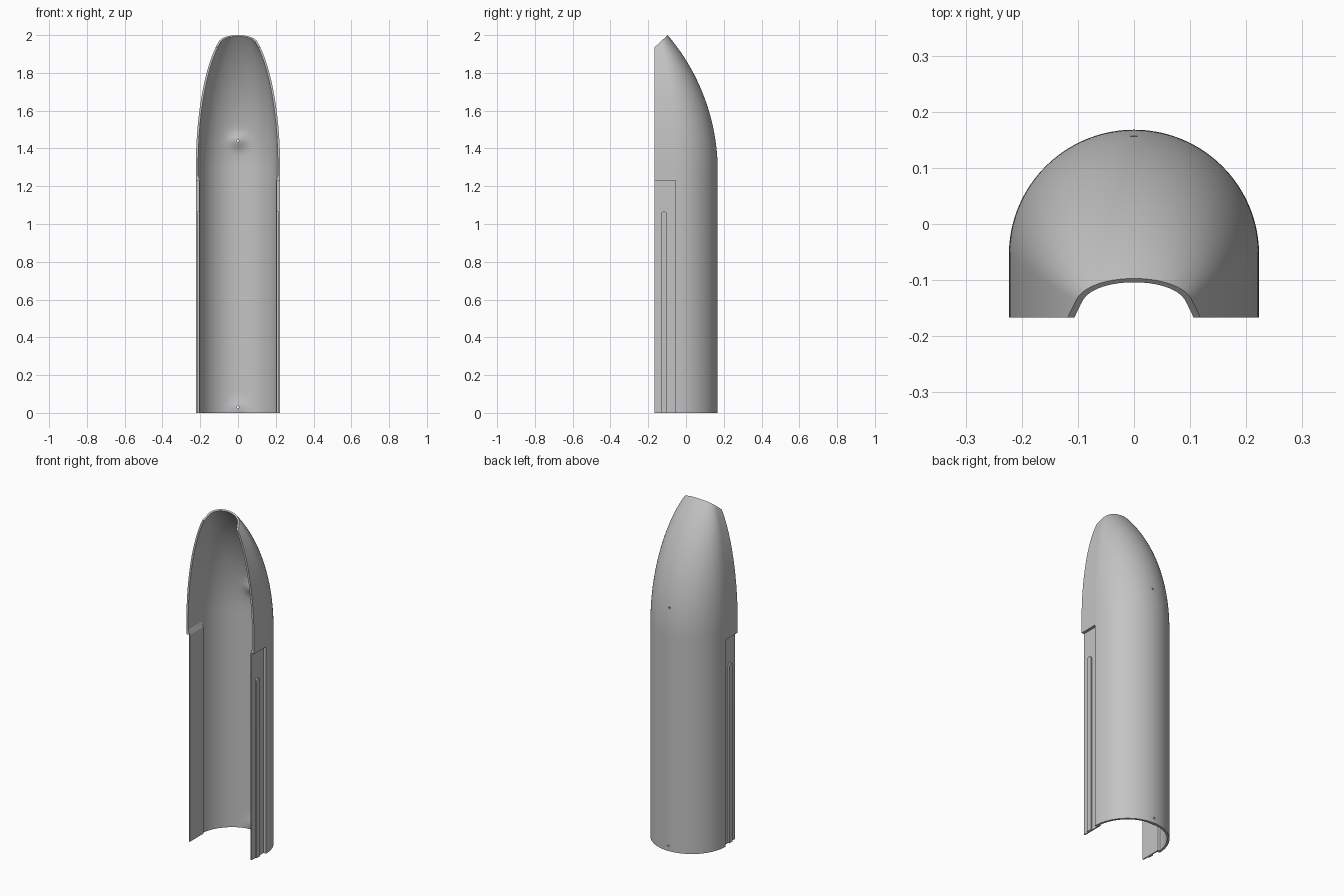
import bpy, bmesh, math
from mathutils import Vector

cube = bpy.data.objects.get("Cube")
if cube:
    bpy.data.objects.remove(cube, do_unlink=True)

grey = bpy.data.materials.new("plain grey")
grey.use_nodes = True
grey.diffuse_color = (0.55, 0.55, 0.55, 1)
grey.node_tree.nodes["Principled BSDF"].inputs["Base Color"].default_value = (0.55, 0.55, 0.55, 1)

FRONT, DEPTH, R = -0.167, 0.335, 0.223   # open edge, full depth, half width
STRAIGHT = DEPTH - R
WALL = 0.012
STEP_Z = 1.23
HOLES = ((1.44, 0.02), (0.03, 0.01))     # height and boss swell


def finish(name, bm):
    bmesh.ops.recalc_face_normals(bm, faces=bm.faces)
    mesh = bpy.data.meshes.new(name)
    bm.to_mesh(mesh)
    bm.free()
    ob = bpy.data.objects.new(name, mesh)
    bpy.context.collection.objects.link(ob)
    mesh.materials.append(grey)
    return ob


def prism(name, points, push):
    """Flat outline pushed along a vector."""
    bm = bmesh.new()
    face = bm.faces.new([bm.verts.new(p) for p in points])
    out = bmesh.ops.extrude_face_region(bm, geom=[face])
    bmesh.ops.translate(bm, vec=push, verts=[v for v in out["geom"] if isinstance(v, bmesh.types.BMVert)])
    return finish(name, bm)


def cut(target, cutter):
    cutter.hide_render = True
    mod = target.modifiers.new("cut", "BOOLEAN")
    mod.operation, mod.solver, mod.object = "DIFFERENCE", "EXACT", cutter
    bpy.context.view_layer.objects.active = target
    bpy.ops.object.modifier_apply(modifier=mod.name)
    bpy.data.objects.remove(cutter, do_unlink=True)


# Unit cross-section: straight sides and a half circle, as x and y fractions
section = [(1, STRAIGHT * i / 4 / DEPTH) for i in range(4)]
section += [(math.cos(math.pi * i / 72), (STRAIGHT + R * math.sin(math.pi * i / 72)) / DEPTH) for i in range(73)]
section += [(-x, y) for x, y in section[3::-1]]


def size_at(z):
    """Half width and depth of the shell at a height."""
    w = R * math.sqrt(1 - (max(0, z - 1.3) / 0.749) ** 2)
    h = max(0, z - 1.28)
    return w, DEPTH - 1.11 + math.sqrt(1.11 ** 2 - h * h)


def ring(bm, z, inner):
    w, d = size_at(z)
    if inner:
        w, d = w - WALL, d - WALL
    verts = []
    for fx, fy in section:
        x, y = fx * w, FRONT + fy * d
        if inner and fy > 0.6:           # soft bosses around the holes
            for hz, amp in HOLES:
                y -= amp * math.exp(-(x / 0.045) ** 2 - ((z - hz) / 0.038) ** 2)
        verts.append(bm.verts.new((x, y, z)))
    return verts


# Curved shell with a pointed nose
bm = bmesh.new()
heights = [i * 0.0145 for i in range(141)]
outer = [ring(bm, z, False) for z in heights]
inner = [ring(bm, z, True) for z in heights]
n, last = len(section), len(heights) - 1
for i in range(last):
    for j in range(n - 1):
        for g in (outer, inner):
            bm.faces.new((g[i][j], g[i][j + 1], g[i + 1][j + 1], g[i + 1][j]))
    for j in (0, n - 1):
        bm.faces.new((outer[i][j], outer[i + 1][j], inner[i + 1][j], inner[i][j]))
for i in (0, last):
    for j in range(n - 1):
        bm.faces.new((outer[i][j], outer[i][j + 1], inner[i][j + 1], inner[i][j]))
# Slanted cut across the tip
geom = bm.verts[:] + bm.edges[:] + bm.faces[:]
res = bmesh.ops.bisect_plane(bm, geom=geom, plane_co=(0, -0.097, 2.0),
                             plane_no=Vector((0, -0.065, 0.07)), clear_outer=True)
rim = [e for e in res["geom_cut"] if isinstance(e, bmesh.types.BMEdge)]
bmesh.ops.edgeloop_fill(bm, edges=rim)
shell = finish("shell", bm)

# Notches for the recessed flanges
for s in (1, -1):
    outline = [(s * x, y, -0.1) for x, y in ((0.15, -0.3), (0.3, -0.3), (0.3, -0.055), (0.15, -0.055))]
    cut(shell, prism("notch_cutter", outline, (0, 0, STEP_Z + 0.1)))

# Small through holes in the back
for hz, amp in HOLES:
    outline = [(0.006 * math.cos(a * math.pi / 8), 0.05, hz + 0.006 * math.sin(a * math.pi / 8)) for a in range(16)]
    cut(shell, prism("hole_cutter", outline, (0, 0.2, 0)))

parts = [shell]
for s, side in ((1, "left"), (-1, "right")):
    # Recessed flange, stepped into the wall
    outline = ((0.2, FRONT), (0.207, FRONT), (0.207, -0.055), (0.2215, -0.055), (0.219, -0.03), (0.2, -0.04))
    parts.append(prism(side + "_flange", [(s * x, y, 0) for x, y in outline], (0, 0, STEP_Z)))
    # Sloped lip above the flange
    outline = ((0.2, STEP_Z), (0.217, STEP_Z), (0.217, 1.275))
    parts.append(prism(side + "_lip", [(s * x, FRONT, z) for x, z in outline], (0, 0.127, 0)))
    # Round-topped guide rail
    outline = [(-0.132, 0), (-0.1, 0)]
    outline += [(-0.116 + 0.016 * math.cos(a * math.pi / 12), 1.05 + 0.016 * math.sin(a * math.pi / 12)) for a in range(13)]
    parts.append(prism(side + "_rail", [(s * 0.205, y, z) for y, z in outline], (s * 0.01, 0, 0)))

# Smooth curves, sharp edges
bpy.ops.object.select_all(action="DESELECT")
for ob in parts:
    ob.select_set(True)
bpy.context.view_layer.objects.active = shell
bpy.ops.object.shade_smooth_by_angle(angle=math.radians(30))
